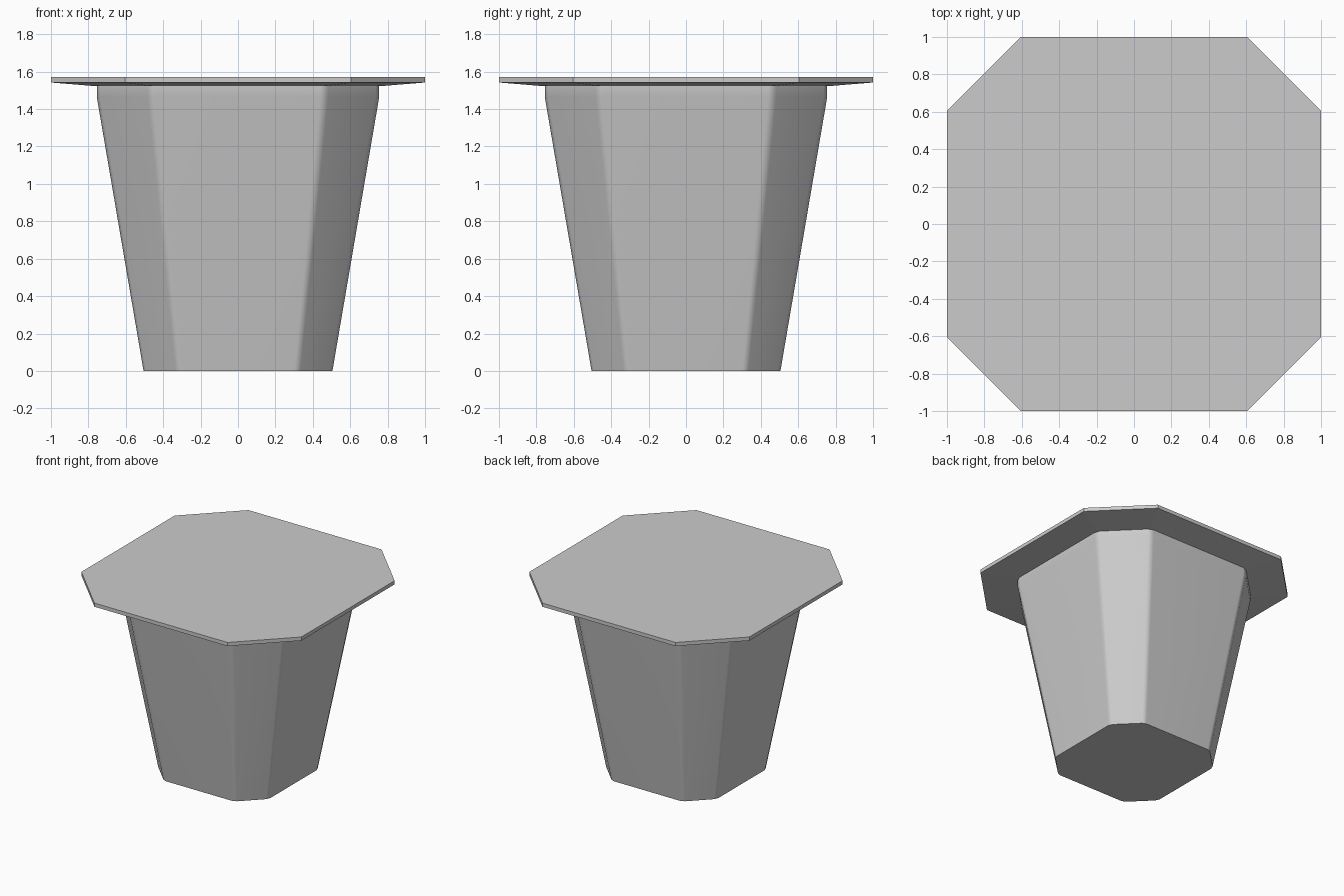
import bpy
import bmesh
from mathutils import Vector

if "Cube" in bpy.data.objects:
    bpy.data.objects.remove(bpy.data.objects["Cube"])


def octagon(w, c, z, soft=0.0):
    """Square ring of half-width w with cut corners; soft splits each corner in two."""
    pts = [(w, -c), (w, c), (c, w), (-c, w), (-w, c), (-w, -c), (-c, -w), (c, -w)]
    pts = [Vector((x, y, z)) for x, y in pts]
    if not soft:
        return pts
    ring = []
    for i, p in enumerate(pts):
        for q in (pts[i - 1], pts[(i + 1) % 8]):
            ring.append(p + (q - p).normalized() * soft)
    return ring


def loft(name, rings):
    """Closed solid skinned through a stack of rings, bottom to top."""
    bm = bmesh.new()
    loops = [[bm.verts.new(p) for p in r] for r in rings]
    n = len(loops[0])
    for a, b in zip(loops, loops[1:]):
        for i in range(n):
            j = (i + 1) % n
            bm.faces.new((a[i], a[j], b[j], b[i]))
    bm.faces.new(loops[0][::-1])
    bm.faces.new(loops[-1])
    mesh = bpy.data.meshes.new(name)
    bm.to_mesh(mesh)
    bm.free()
    obj = bpy.data.objects.new(name, mesh)
    bpy.context.collection.objects.link(obj)
    return obj


# tapered cup with softened vertical edges and a short straight collar
cup = loft("cup_body", [
    octagon(0.505, 0.32, 0.0, 0.02),
    octagon(0.755, 0.465, 1.465, 0.025),
    octagon(0.755, 0.465, 1.53, 0.025),
])
bpy.context.view_layer.objects.active = cup
cup.select_set(True)
bpy.ops.object.shade_smooth_by_angle(angle=0.6)
cup.modifiers.new("flat_panels", 'WEIGHTED_NORMAL').keep_sharp = True

# thin lid, underside sloping slightly down to the cup
loft("lid", [
    octagon(0.755, 0.465, 1.522),
    octagon(1.0, 0.605, 1.542),
    octagon(1.0, 0.605, 1.572),
])
